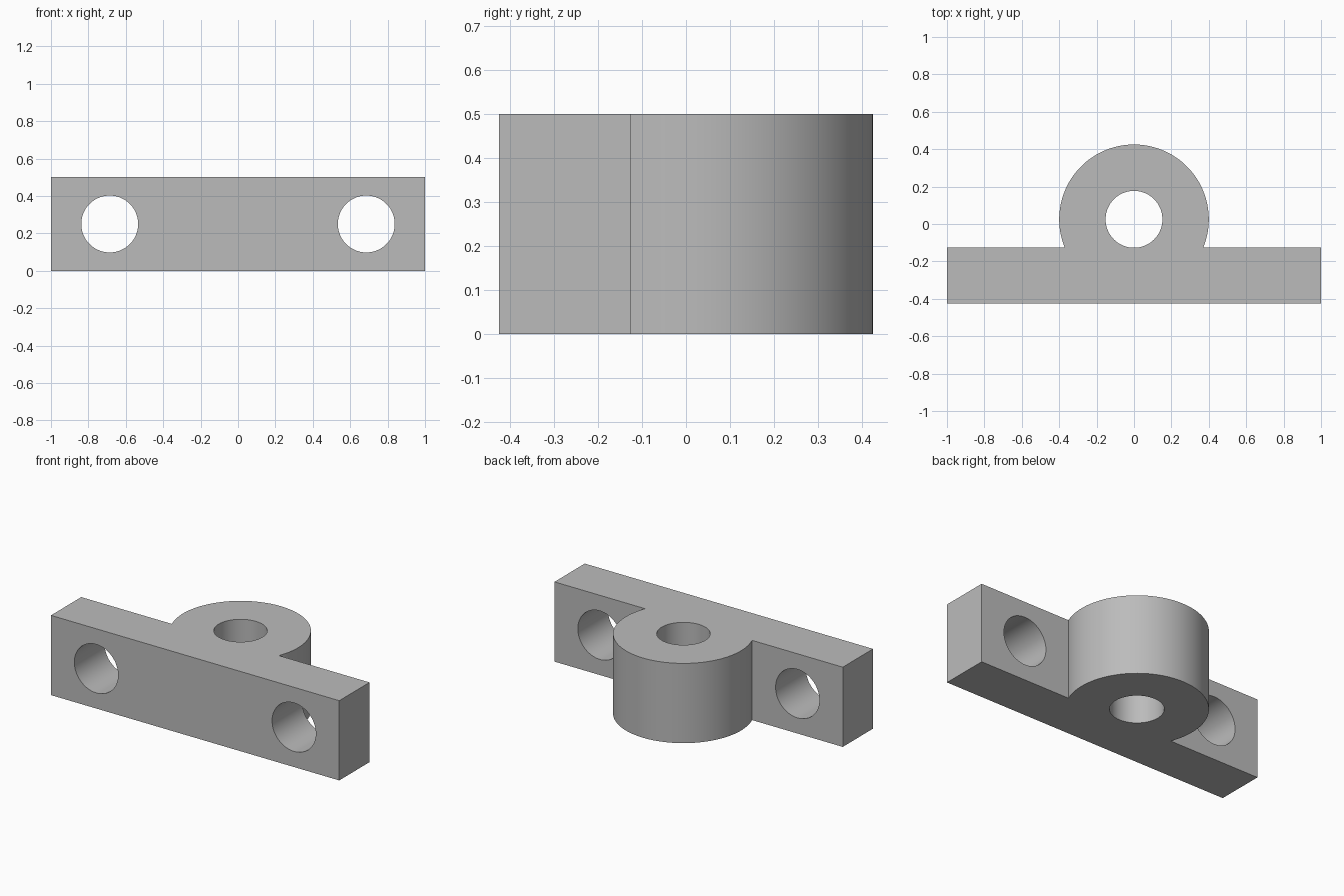
import bpy
import bmesh
from math import asin, cos, sin, pi

HEIGHT = 0.5
FRONT, BACK = -0.425, -0.125      # plate faces in y
BOSS_Y, BOSS_R = 0.025, 0.4
HOLE_R, HOLE_X = 0.152, 0.686
ARC_STEPS = 96

cube = bpy.data.objects.get("Cube")
if cube:
    bpy.data.objects.remove(cube, do_unlink=True)

grey = bpy.data.materials.new("grey metal")
grey.use_nodes = True
colour = (0.5, 0.5, 0.5, 1)
grey.diffuse_color = colour
grey.node_tree.nodes["Principled BSDF"].inputs["Base Color"].default_value = colour


def cutter(name, location, rotation=(0, 0, 0)):
    """Hidden cylinder used to drill a hole."""
    bpy.ops.mesh.primitive_cylinder_add(vertices=96, radius=HOLE_R, depth=2,
                                        location=location, rotation=rotation)
    obj = bpy.context.object
    obj.name = name
    obj.data.materials.append(grey)
    obj.hide_render = True
    return obj


# Outline: flat plate with a round boss growing from its back
start = asin((BACK - BOSS_Y) / BOSS_R)
sweep = pi - 2 * start
outline = [(-1, BACK), (-1, FRONT), (1, FRONT), (1, BACK)]
for i in range(ARC_STEPS + 1):
    a = start + sweep * i / ARC_STEPS
    outline.append((BOSS_R * cos(a), BOSS_Y + BOSS_R * sin(a)))

# Extrude the outline into the solid bracket
bm = bmesh.new()
base = bm.faces.new([bm.verts.new((x, y, 0)) for x, y in outline])
top = bmesh.ops.extrude_face_region(bm, geom=[base], use_keep_orig=True)["geom"]
bmesh.ops.translate(bm, vec=(0, 0, HEIGHT),
                    verts=[g for g in top if isinstance(g, bmesh.types.BMVert)])
bmesh.ops.recalc_face_normals(bm, faces=bm.faces)
mesh = bpy.data.meshes.new("mounting_bracket")
bm.to_mesh(mesh)
bm.free()
mesh.materials.append(grey)
bracket = bpy.data.objects.new("mounting_bracket", mesh)
bpy.context.collection.objects.link(bracket)

# Two bolt holes through the plate and one pivot hole through the boss
cutters = [
    cutter("left_bolt_hole_cutter", (HOLE_X, 0, HEIGHT / 2), (pi / 2, 0, 0)),
    cutter("right_bolt_hole_cutter", (-HOLE_X, 0, HEIGHT / 2), (pi / 2, 0, 0)),
    cutter("pivot_hole_cutter", (0, BOSS_Y, HEIGHT / 2)),
]
bpy.ops.object.select_all(action="DESELECT")
bracket.select_set(True)
bpy.context.view_layer.objects.active = bracket
for tool in cutters:
    mod = bracket.modifiers.new(tool.name, "BOOLEAN")
    mod.operation = "DIFFERENCE"
    mod.solver = "EXACT"
    mod.object = tool
    bpy.ops.object.modifier_apply(modifier=mod.name)
for tool in cutters:
    bpy.data.objects.remove(tool, do_unlink=True)

# Smooth curved walls, crisp edges
bpy.ops.object.shade_smooth_by_angle(angle=pi / 6)
